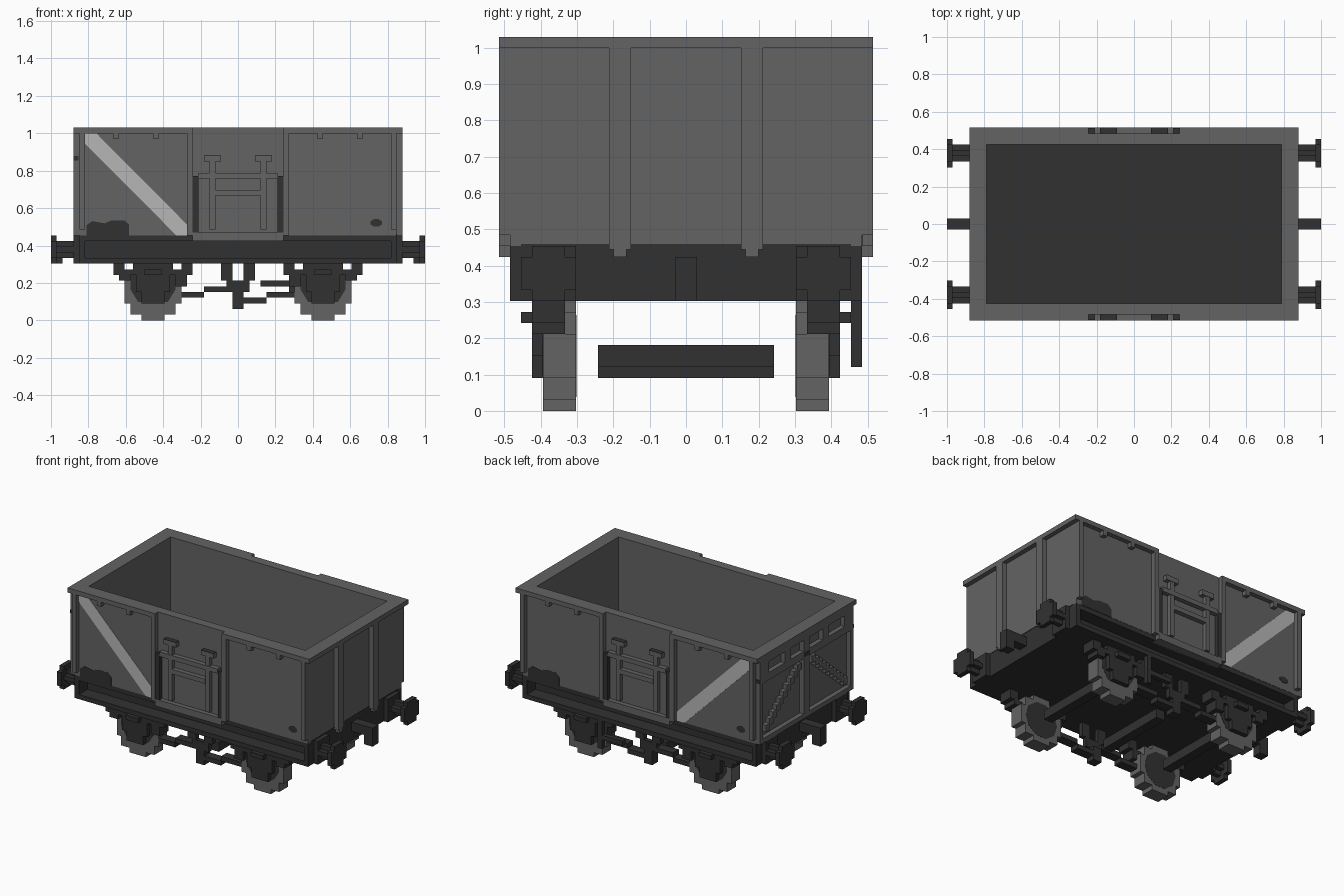
import bpy, bmesh, math
from mathutils import Vector

cube = bpy.data.objects.get("Cube")
if cube:
    bpy.data.objects.remove(cube, do_unlink=True)

U = 1 / 33  # one block; all sizes below are in blocks


def material(name, v):
    m = bpy.data.materials.new(name)
    m.use_nodes = True
    m.diffuse_color = (v, v, v, 1)
    m.node_tree.nodes["Principled BSDF"].inputs["Base Color"].default_value = (v, v, v, 1)
    return m


GREY = material("body grey", 0.125)
DARK = material("underframe dark grey", 0.031)
PALE = material("stripe pale grey", 0.47)


def finish(name, bm, mat):
    bmesh.ops.recalc_face_normals(bm, faces=bm.faces)
    bmesh.ops.scale(bm, vec=(U, U, U), verts=bm.verts)
    me = bpy.data.meshes.new(name)
    bm.to_mesh(me)
    bm.free()
    me.materials.append(mat)
    ob = bpy.data.objects.new(name, me)
    bpy.context.collection.objects.link(ob)
    return ob


def boxes(name, mat, items, mx=False, my=False):
    """Blocks given as (x0, x1, y0, y1, z0, z1), optionally mirrored in x and y."""
    bm = bmesh.new()
    for x0, x1, y0, y1, z0, z1 in items:
        for sx in ((1, -1) if mx else (1,)):
            for sy in ((1, -1) if my else (1,)):
                vs = bmesh.ops.create_cube(bm, size=1)["verts"]
                for v in vs:
                    v.co = Vector((sx * ((x0 + x1) / 2 + v.co.x * (x1 - x0)),
                                   sy * ((y0 + y1) / 2 + v.co.y * (y1 - y0)),
                                   (z0 + z1) / 2 + v.co.z * (z1 - z0)))
    return finish(name, bm, mat)


def plate(name, mat, pts, y0, y1):
    """Outline in x and z, extruded from y0 to y1."""
    bm = bmesh.new()
    f = bm.faces.new([bm.verts.new((x, y0, z)) for x, z in pts])
    ex = bmesh.ops.extrude_face_region(bm, geom=[f])["geom"]
    bmesh.ops.translate(bm, vec=(0, y1 - y0, 0),
                        verts=[g for g in ex if isinstance(g, bmesh.types.BMVert)])
    return finish(name, bm, mat)


# Open body: walls and overhanging rim, notched above the doors
boxes("end_walls", GREY, [(26, 28, -16, 16, 15, 33)], mx=True)
boxes("side_walls", GREY, [(-26, 26, 14, 16, 15, 33)], my=True)
boxes("rim_ends", GREY, [(26, 29, -16, 16, 33, 34)], mx=True)
boxes("rim_sides", GREY, [(-26, 26, 14, 16, 33, 34)], my=True)
boxes("rim_lips", GREY, [(8, 29, 16, 17, 33, 34)], mx=True, my=True)
boxes("side_posts", GREY, [(27, 28, 16, 17, 16, 33), (8, 9, 16, 17, 15, 33)], mx=True, my=True)
boxes("rim_pegs", GREY, [(14, 15, 16, 17, 32, 33), (21, 22, 16, 17, 32, 33)], mx=True, my=True)

# Side doors: bars, hinges with dark tops, dark straps
boxes("door_bars", GREY, [(-7, 7, 16, 17, 25, 26), (-4, 4, 16, 17, 22, 23),
                          (-8, 8, 15, 17, 14, 15.5)], my=True)
boxes("door_hinges", GREY, [(4, 5, 16, 16.9, 16, 28), (3, 6, 16, 17, 28, 29)], mx=True, my=True)
boxes("door_hinge_tops", DARK, [(3, 6, 16, 17, 29, 29.06)], mx=True, my=True)
boxes("door_straps", DARK, [(7, 8, 16, 16.9, 15.5, 25.5)], mx=True, my=True)

# Plain end: two posts with tapered feet, dark lower edge
boxes("end_posts", GREY, [(28, 29, 5, 7, 14.7, 33), (28, 29, 5.4, 6.6, 14, 14.7)], my=True)
boxes("end_dark_edge", DARK, [(28, 28.05, -15, 15, 15, 15.2)])

# Framed end: corner and middle posts, window band, stepped diagonals
boxes("end_frame_rails", GREY, [(-29, -28, -16, 16, 32, 33), (-29, -28, -16, 16, 28, 29.6),
                                (-29, -28, -16, 16, 15, 16)])
boxes("end_frame_posts", GREY, [(-29, -28, 15, 16, 16, 28), (-29, -28, 13, 16, 29.6, 32),
                                (-29, -28, 5.5, 7.5, 29.6, 32), (-29, -28, 0, 1, 16, 32)], my=True)
boxes("end_frame_diagonals", GREY,
      [(-29, -28, 12.6 - 1.2 * i, 14 - 1.2 * i, 17 + i, 18.5 + i) for i in range(10)], my=True)
boxes("end_frame_catches", DARK, [(-29.05, -28, 0, 1, 28.3, 29.2),
                                  (-29, -28.1, 15.5, 16.1, 28.2, 29)], my=True)

# Painted stripe, worn patch and small spot on both sides
for side, s in (("front", -1), ("back", 1)):
    a, b = s * 16, s * 16.08
    stripe = [(-27, 33), (-25, 33), (-9, 16.9), (-9, 15), (-10.9, 15), (-27, 31.2)]
    plate(side + "_stripe", PALE, stripe, a, b)
    patch = [(26.7, 15), (26.7, 16.8), (25.7, 17.5), (23.5, 17.1), (22.4, 17.6),
             (20, 17.6), (19.2, 16.8), (19.2, 15)]
    plate(side + "_worn_patch", DARK, [(s * x, z) for x, z in patch], a, s * 16.05)
    spot = [(-s * (24.4 + 1.1 * math.cos((k + 0.5) * math.pi / 4)),
             17.2 + 0.7 * math.sin((k + 0.5) * math.pi / 4)) for k in range(8)]
    plate(side + "_spot", DARK, spot, a, b)

# Underframe: channel-shaped side beams around a solid middle
boxes("underframe", DARK, [(-27, 27, -16, 16, 10, 11), (-27, 27, -13, 13, 11, 14),
                           (-27, 27, -15.95, 15.95, 14, 15.05)])
boxes("headstocks", DARK, [(27, 28, -16, 16, 10, 15)], mx=True)

# Buffers and coupling hooks
boxes("buffers", DARK, [(28, 29, 10, 14, 10, 15), (29, 32, 11, 14, 12, 13),
                        (29, 32, 12, 13, 11, 14),
                        (32, 33, 11, 14, 10, 15), (32, 33, 10, 15, 11, 14)], mx=True, my=True)
boxes("coupling_hooks", DARK, [(28, 33, -1, 1, 12, 14), (31, 33, -1, 1, 10, 12)], mx=True)

# Wheels: stepped discs with dark centres
half = [2, 4, 4, 5, 5, 5, 5, 4, 4, 2]
right = []
for z, h in enumerate(half):
    for p in ((h, z), (h, z + 1)):
        if len(right) > 1 and right[-1][0] == h and right[-2][0] == h:
            right.pop()
        right.append(p)
outline = right + [(-x, z) for x, z in reversed(right)]
outer = [(-4, 8), (-4, 5.5), (-2.6, 3.2), (2.6, 3.2), (4, 5.5), (4, 8)]
inner = [(3.9 * math.cos(k * math.pi / 5), 5 + 3.9 * math.sin(k * math.pi / 5))
         for k in range(10)]
for xn, cx in (("left", 15), ("right", -15)):
    for yn, s in (("front", -1), ("back", 1)):
        tag = yn + "_" + xn + "_wheel"
        for part, mat, pts, y0, y1 in (("", GREY, outline, 10, 13),
                                       ("_inner_centre", DARK, inner, 9.96, 10),
                                       ("_outer_centre", DARK, outer, 13, 13.04)):
            plate(tag + part, mat, [(cx + x, z) for x, z in pts], s * y0, s * y1)

# Axles, axle boxes and springs
boxes("axles", DARK, [(14, 16, -8, 8, 4, 6)], mx=True)
boxes("axle_guards", DARK, [(11.5, 18.5, 13, 14, 9, 10), (10, 20, 13, 14, 8, 9),
                            (12, 18, 13, 14, 5, 8),
                            (13, 17, 13, 14, 3, 5), (13.5, 16.5, 14, 15, 8, 9)],
      mx=True, my=True)
boxes("spring_feet", DARK, [(20, 22, 11, 14, 8, 10), (8, 10, 11, 14, 8, 10),
                            (19, 21, 11, 14, 7, 8), (9, 11, 11, 14, 6, 8)], mx=True, my=True)

# Brake gear
boxes("brake_shaft", DARK, [(-1, 1, -8, 8, 3, 5)])
boxes("brake_hangers", DARK, [(1, 3, 12, 13, 7, 10), (0, 2, 12, 13, 5, 7)], mx=True, my=True)
boxes("brake_rods", DARK, [(-1, 1, 11, 13, 2, 5), (-10, -6, 11, 13, 4, 5), (-6, -1, 11, 13, 5, 6),
                           (1, 5, 11, 13, 3, 4), (5, 10, 11, 13, 4, 5)], my=True)
boxes("brake_lever", DARK, [(4, 9, 15, 16, 6, 7), (9, 10, 15, 16, 4, 10)])
